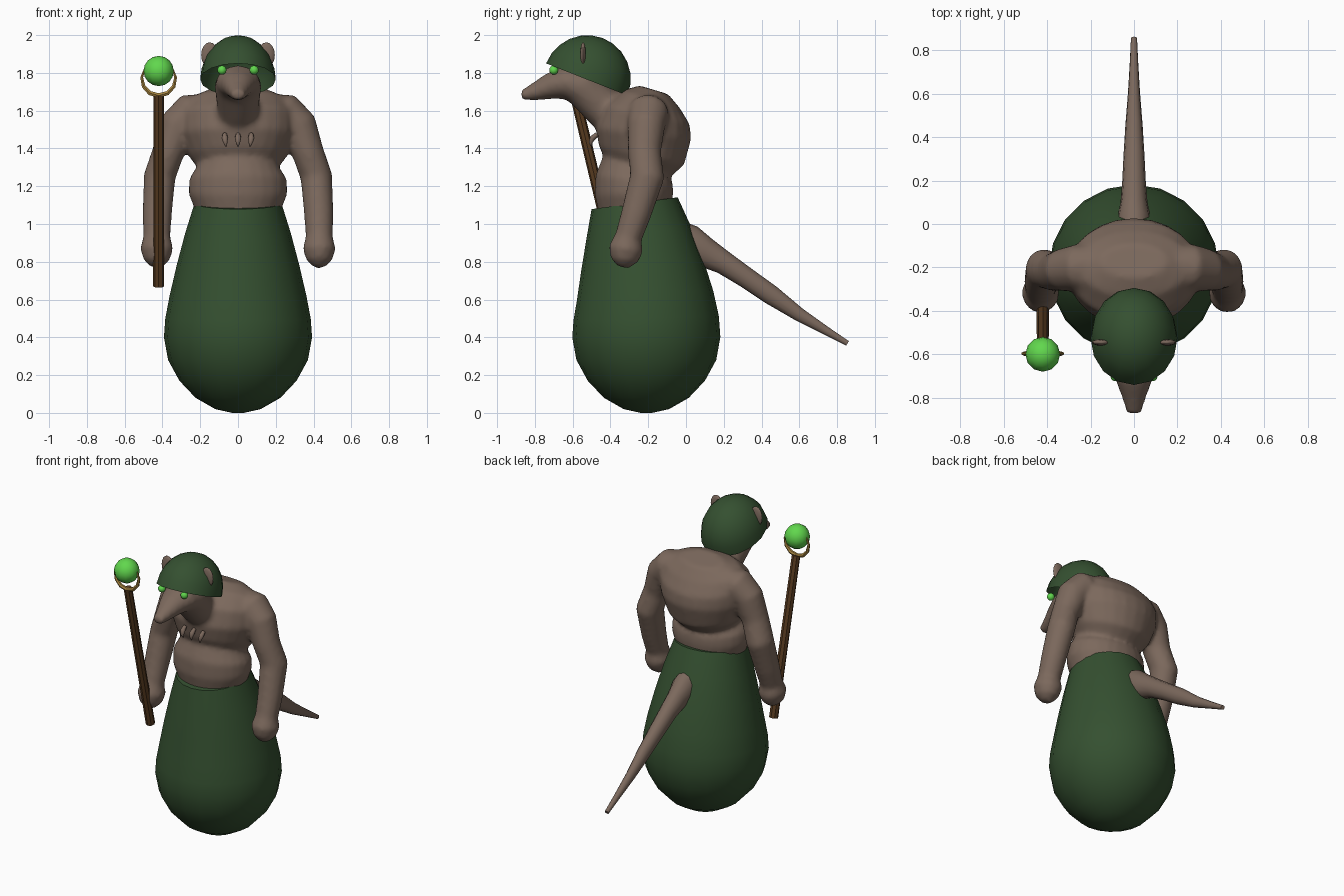
import bpy, bmesh, math
from mathutils import Vector

cube = bpy.data.objects.get("Cube")
if cube:
    bpy.data.objects.remove(cube, do_unlink=True)


def material(name, rgb):
    m = bpy.data.materials.new(name)
    m.use_nodes = True
    m.diffuse_color = (*rgb, 1)
    bsdf = m.node_tree.nodes["Principled BSDF"]
    bsdf.inputs["Base Color"].default_value = (*rgb, 1)
    bsdf.inputs["Roughness"].default_value = 0.8
    return m


FUR = material("brown_fur", (0.20, 0.14, 0.108))
CLOTH = material("dark_green_cloth", (0.035, 0.08, 0.03))
GLOW = material("bright_green", (0.12, 0.68, 0.075))
WOOD = material("dark_wood", (0.10, 0.045, 0.015))
GOLD = material("gold", (0.38, 0.23, 0.05))
X, Y = Vector((1, 0, 0)), Vector((0, 1, 0))


def loft(bm, sections, ref=X, sides=16):
    """Closed tube through (x, y, z, width, depth) sections; width lies along ref."""
    pts = [Vector(s[:3]) for s in sections]
    rings = []
    for i, s in enumerate(sections):
        t = (pts[min(i + 1, len(pts) - 1)] - pts[max(i - 1, 0)]).normalized()
        u = (ref - t * ref.dot(t)).normalized()
        v = t.cross(u)
        angles = [math.tau * k / sides for k in range(sides)]
        rings.append([bm.verts.new(pts[i] + u * s[3] * math.cos(a) + v * s[4] * math.sin(a))
                      for a in angles])
    for a, b in zip(rings, rings[1:]):
        for k in range(sides):
            n = (k + 1) % sides
            bm.faces.new((a[k], a[n], b[n], b[k]))
    bm.faces.new(rings[0][::-1])
    bm.faces.new(rings[-1])


def finish(name, bm, mat, angle=60):
    bmesh.ops.recalc_face_normals(bm, faces=bm.faces)
    mesh = bpy.data.meshes.new(name)
    bm.to_mesh(mesh)
    bm.free()
    mesh.materials.append(mat)
    ob = bpy.data.objects.new(name, mesh)
    bpy.context.collection.objects.link(ob)
    bpy.ops.object.select_all(action='DESELECT')
    ob.select_set(True)
    bpy.context.view_layer.objects.active = ob
    bpy.ops.object.shade_smooth_by_angle(angle=math.radians(angle))
    return ob


def tube(name, sections, mat, ref=X, sides=16, angle=60):
    bm = bmesh.new()
    loft(bm, sections, ref, sides)
    return finish(name, bm, mat, angle)


def ball(name, loc, radii, mat, u=12, v=8):
    bm = bmesh.new()
    bmesh.ops.create_uvsphere(bm, u_segments=u, v_segments=v, radius=1)
    bmesh.ops.scale(bm, vec=radii, verts=bm.verts)
    bmesh.ops.translate(bm, vec=loc, verts=bm.verts)
    return finish(name, bm, mat)


# Body: torso, neck with head, and arms fused into one skin
torso = [(-.265, 1.0, .21, .185), (-.27, 1.08, .23, .195), (-.275, 1.16, .262, .208),
         (-.275, 1.24, .258, .205), (-.262, 1.305, .215, .185), (-.235, 1.36, .26, .23),
         (-.225, 1.48, .305, .255), (-.21, 1.58, .305, .235), (-.185, 1.66, .26, .16),
         (-.17, 1.71, .15, .08)]
neck_head = [(-.22, 1.5, .14, .13), (-.35, 1.55, .125, .125), (-.45, 1.63, .112, .11),
             (-.55, 1.73, .125, .11), (-.64, 1.75, .115, .09), (-.72, 1.73, .085, .07),
             (-.80, 1.70, .055, .048), (-.872, 1.68, .034, .025)]
arm = [(.18, -.19, 1.6, .09, .09), (.25, -.2, 1.59, .11, .105), (.32, -.21, 1.52, .1, .1),
       (.37, -.22, 1.38, .088, .085), (.415, -.205, 1.25, .092, .085),
       (.428, -.265, 1.05, .08, .078), (.43, -.305, .93, .072, .072),
       (.43, -.318, .87, .093, .088), (.43, -.325, .81, .075, .07), (.43, -.33, .77, .03, .03)]
bm = bmesh.new()
loft(bm, [(0, *s) for s in torso], sides=24)
loft(bm, [(0, *s) for s in neck_head])
for side in (-1, 1):
    loft(bm, [(side * s[0], *s[1:]) for s in arm], ref=Y)
body = finish("body", bm, FUR)
remesh = body.modifiers.new("fuse", 'REMESH')
remesh.mode = 'VOXEL'
remesh.voxel_size = 0.016
remesh.use_smooth_shade = True
smooth = body.modifiers.new("soften", 'SMOOTH')
smooth.iterations = 5

# Skirt: sack-shaped cloth, slightly leaning forward at the waist
skirt = [(-.21, 0, .03), (-.21, .02, .12), (-.21, .08, .225), (-.21, .17, .31),
         (-.21, .28, .37), (-.21, .4, .392), (-.211, .5, .385), (-.217, .62, .362),
         (-.232, .78, .325), (-.25, .95, .28), (-.272, 1.11, .23)]
tube("skirt", [(0, y, z, r, r) for y, z, r in skirt], CLOTH, sides=20)

# Tail
tail = [(-.08, .93, .075, .1), (.02, .895, .078, .1), (.1, .85, .062, .08), (.2, .795, .054, .062),
        (.32, .715, .048, .055), (.45, .625, .04, .052), (.6, .52, .028, .036),
        (.75, .43, .019, .022), (.855, .368, .014, .014)]
tube("tail", [(0, *s) for s in tail], FUR, sides=12)

# Helmet: open tilted dome
bm = bmesh.new()
bmesh.ops.create_uvsphere(bm, u_segments=16, v_segments=12, radius=1)
below = [v for v in bm.verts if v.co.z < -0.01]
bmesh.ops.delete(bm, geom=below, context='VERTS')
bmesh.ops.scale(bm, vec=(.2, .232, .235), verts=bm.verts)
helmet = finish("helmet", bm, CLOTH)
helmet.location = (0, -.525, 1.765)
helmet.rotation_euler.x = -math.atan2(.17, .43)

# Ears, eyes and chest claws
for label, s in (("right", -1), ("left", 1)):
    ball(label + "_ear", (s * .15, -.545, 1.895), (.045, .015, .067), FUR)
    ball(label + "_eye", (s * .085, -.7, 1.815), (.024, .024, .024), GLOW)
for i, x in enumerate((-.07, 0, .07)):
    tube(f"chest_claw_{i + 1}", [(x, -.47, 1.475, .012, .012), (x, -.495, 1.455, .017, .015),
                                 (x * .95, -.505, 1.43, .011, .01),
                                 (x * .9, -.5, 1.408, .002, .002)], FUR, sides=8)

# Staff with a crescent holder and an orb
tube("staff", [(-.42, -.345, .67, .029, .029), (-.42, -.588, 1.685, .027, .027)],
     WOOD, sides=8, angle=30)
crescent = []
for i in range(9):
    a = math.radians(-215 + 250 * i / 8)
    r = .005 + .009 * math.sin(math.pi * i / 8)
    crescent.append((-.42 + .09 * math.cos(a), -.597, 1.77 + .09 * math.sin(a), r, r))
tube("crescent_holder", crescent, GOLD, ref=Y, sides=6, angle=30)
ball("orb", (-.42, -.6, 1.81), (.08, .08, .08), GLOW)
